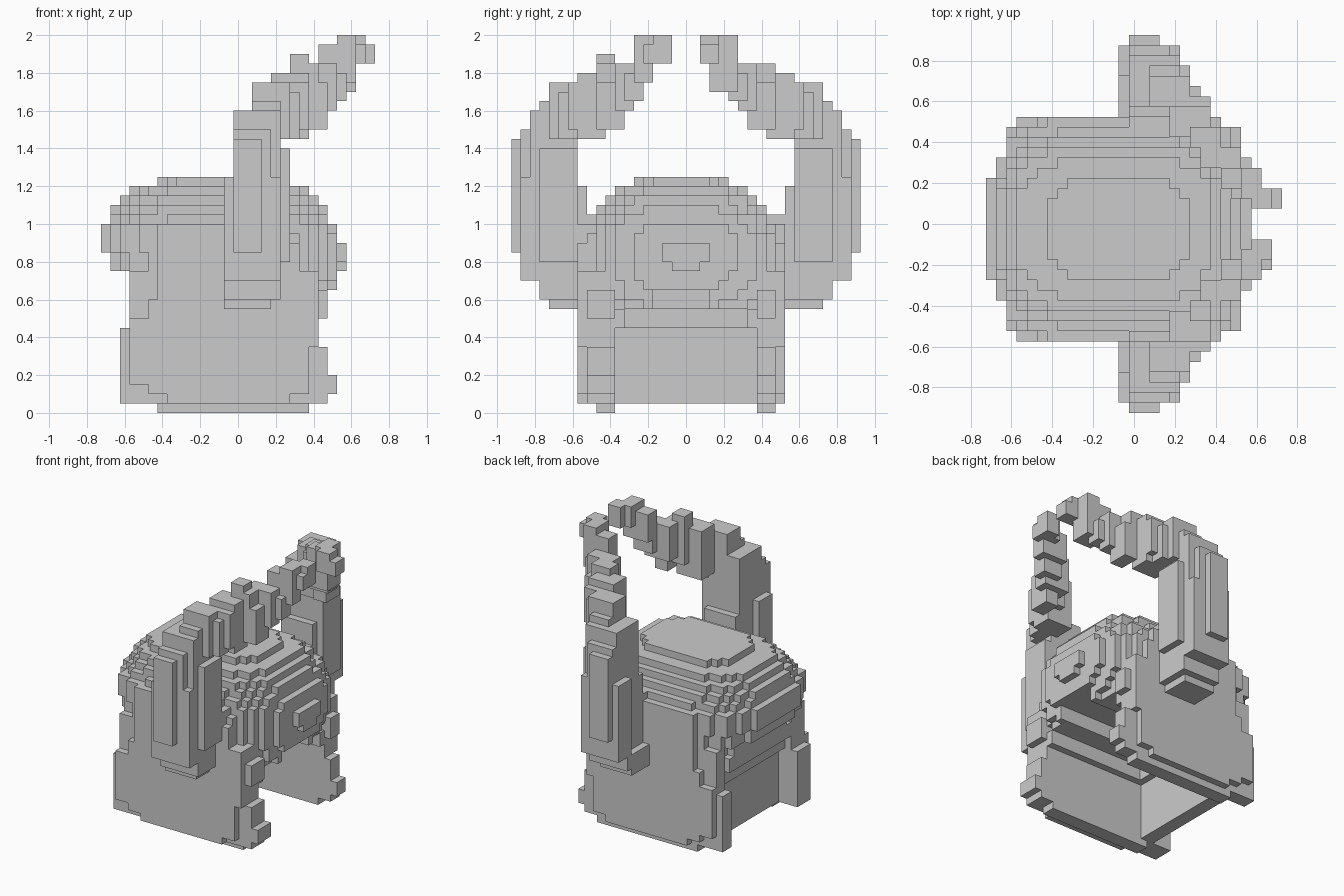
import bpy, bmesh, math

S = 0.05  # block size


def cells(x0, x1, y0, y1, z0, z1):
    """Grid cells inside a box; cell edges lie at 0.025 + 0.05k in x and y."""
    y0, y1 = min(y0, y1), max(y0, y1)
    r = lambda a, b, o: range(round((a - o) / S), round((b - o) / S))
    return {(i, j, k) for i in r(x0, x1, 0.025) for j in r(y0, y1, 0.025) for k in r(z0, z1, 0)}


def rounded(x0, x1, y0, y1, z0, z1, n=3.0):
    """Same box, plan rounded to a superellipse, bulging at the open end."""
    cx, cy, hx, hy = (x0 + x1) / 2, (y0 + y1) / 2, (x1 - x0) / 2, (y1 - y0) / 2
    out = set()
    for i, j, k in cells(x0, x1, y0, y1, z0, z1):
        x, y, z = i * S + 0.05, j * S + 0.05, k * S + 0.025
        bulge = max(0, 1 - abs((y + 0.01) / 0.56) ** 3 - abs((z - 0.83) / 0.46) ** 2.2)
        end_ok = x < 0.3 or x <= -0.075 + 0.61 * bulge ** 0.4
        if end_ok and (abs(x - cx) / hx) ** n + (abs(y - cy) / hy) ** n <= 1.0:
            out.add((i, j, k))
    return out


def build(name, vox):
    """Mesh the outside faces of a set of cells and merge coplanar ones."""
    bm = bmesh.new()
    cache = {}

    def vert(p):
        if p not in cache:
            cache[p] = bm.verts.new((p[0] * S + 0.025, p[1] * S + 0.025, p[2] * S))
        return cache[p]

    for c in vox:
        for a in range(3):
            u, v = (a + 1) % 3, (a + 2) % 3
            for s in (0, 1):
                nb = list(c)
                nb[a] += 1 if s else -1
                if tuple(nb) in vox:
                    continue
                quad = []
                for du, dv in ((0, 0), (1, 0), (1, 1), (0, 1)):
                    p = list(c)
                    p[a] += s
                    p[u] += du
                    p[v] += dv
                    quad.append(vert(tuple(p)))
                bm.faces.new(quad if s else quad[::-1])
    bmesh.ops.dissolve_limit(bm, angle_limit=math.radians(1), verts=bm.verts, edges=bm.edges)
    me = bpy.data.meshes.new(name)
    bm.to_mesh(me)
    bm.free()
    ob = bpy.data.objects.new(name, me)
    bpy.context.collection.objects.link(ob)
    return ob


# Domed body: z0, z1, x0, x1, y half-width, roundness
dome = set()
for z0, z1, x0, x1, hy, n in (
        (0.55, 0.65, -0.575, 0.475, 0.50, 5), (0.65, 0.75, -0.575, 0.525, 0.50, 4),
        (0.75, 0.85, -0.675, 0.575, 0.55, 3), (0.85, 1.00, -0.725, 0.575, 0.55, 3),
        (1.00, 1.05, -0.675, 0.525, 0.50, 3), (1.05, 1.10, -0.675, 0.475, 0.45, 3),
        (1.10, 1.15, -0.625, 0.475, 0.40, 3.2), (1.15, 1.20, -0.575, 0.425, 0.35, 3.2),
        (1.20, 1.25, -0.425, 0.275, 0.25, 3.6)):
    dome |= rounded(x0, x1, -0.025 - hy, -0.025 + hy, z0, z1, n)
# small bump on the open end
dome |= cells(0.475, 0.575, -0.125, 0.125, 0.8, 0.9)
dome |= cells(0.475, 0.575, -0.075, 0.075, 0.75, 0.8)
# raised middle of the ceiling
dome -= cells(-0.225, 0.575, -0.175, 0.125, 0.55, 0.65)
build("domed_body", dome)

# Side panels: (z0, z1, x0, x1) for the inner slab and the outer skin
inner = ((0, 0.05, -0.425, 0.375), (0.05, 0.1, -0.625, 0.475), (0.1, 0.2, -0.625, 0.525),
         (0.2, 0.35, -0.625, 0.475), (0.35, 0.45, -0.625, 0.425), (0.45, 0.5, -0.575, 0.425),
         (0.5, 0.65, -0.575, 0.475), (0.65, 0.75, -0.575, 0.425))
outer = ((0.05, 0.1, -0.375, 0.275), (0.1, 0.15, -0.475, 0.375), (0.15, 0.35, -0.575, 0.375),
         (0.35, 0.5, -0.575, 0.425), (0.5, 0.6, -0.475, 0.425), (0.6, 0.75, -0.425, 0.425),
         (0.75, 0.9, -0.425, 0.325))
for name, near, mid, far in (("front_panel", -0.375, -0.475, -0.575), ("back_panel", 0.375, 0.475, 0.525)):
    vox = set()
    for z0, z1, x0, x1 in inner:
        vox |= cells(x0, x1, near, mid if z0 < 0.05 or far > 0 else -0.525, z0, z1)
    for z0, z1, x0, x1 in outer:
        vox |= cells(x0, x1, near, far, z0, z1)
    # stepped ceiling strip along the inside
    vox |= cells(-0.475, 0.425, near, near - math.copysign(0.05, near), 0.45, 0.55)
    build(name, vox)

# Thin wall closing one end of the hollow, thickening upwards
build("end_wall", cells(-0.475, -0.375, -0.375, 0.375, 0.05, 0.45)
      | cells(-0.525, -0.325, -0.375, 0.375, 0.45, 0.6))

# Handle half: upright post, then blocks climbing towards the middle
post = ((-0.075, 0.175, 0.475, 0.725, 0.55, 0.7), (-0.025, 0.225, 0.475, 0.575, 0.6, 1.05),
        (-0.075, 0.225, 0.525, 0.775, 0.6, 0.7), (-0.075, 0.225, 0.725, 0.875, 0.7, 1.25),
        (-0.025, 0.225, 0.525, 0.725, 0.7, 1.2), (-0.025, 0.225, 0.575, 0.825, 1.2, 1.6),
        (-0.025, 0.175, 0.825, 0.875, 1.2, 1.5),
        (-0.025, 0.125, 0.875, 0.925, 0.85, 1.45), (0.225, 0.275, 0.575, 0.775, 0.8, 1.4))
blocks = ((0.075, 0.225, 0.575, 0.775, 1.5, 1.65), (0.075, 0.275, 0.575, 0.725, 1.45, 1.75),
          (0.175, 0.325, 0.475, 0.675, 1.45, 1.7), (0.275, 0.375, 0.475, 0.625, 1.5, 1.75),
          (0.175, 0.375, 0.425, 0.575, 1.45, 1.8), (0.275, 0.425, 0.375, 0.475, 1.55, 1.85),
          (0.375, 0.475, 0.325, 0.475, 1.5, 1.75), (0.325, 0.525, 0.275, 0.375, 1.6, 1.85),
          (0.425, 0.575, 0.225, 0.325, 1.65, 1.8), (0.425, 0.625, 0.175, 0.275, 1.75, 1.9),
          (0.425, 0.575, 0.175, 0.275, 1.8, 1.95), (0.525, 0.625, 0.125, 0.275, 1.85, 2.0),
          (0.575, 0.675, 0.075, 0.175, 1.85, 2.0))
# blocks found on one half only
extra = {"back": ((0.625, 0.725, 0.075, 0.175, 1.85, 1.95), (0.475, 0.625, 0.125, 0.275, 1.7, 1.85)),
         "front": ((0.275, 0.375, 0.375, 0.475, 1.8, 1.9), (0.575, 0.675, 0.125, 0.225, 1.85, 1.95))}
for side, sgn in (("back", 1), ("front", -1)):
    for part, boxes in (("post", post), ("grip", blocks + extra[side])):
        vox = set()
        for x0, x1, y0, y1, z0, z1 in boxes:
            vox |= cells(x0, x1, sgn * y0, sgn * y1, z0, z1)
        build(f"{side}_handle_{part}", vox)
